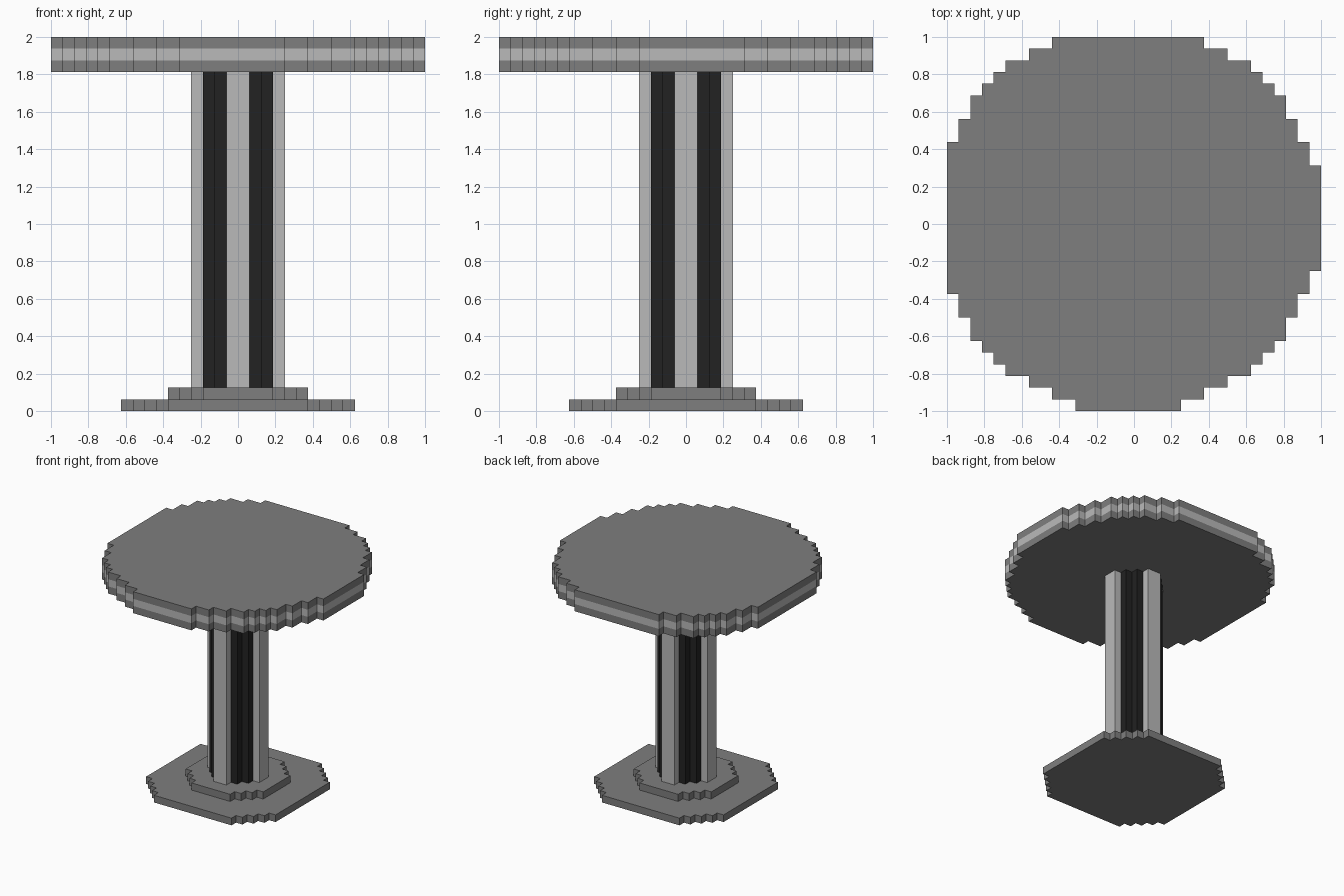
import bpy, bmesh

cube = bpy.data.objects.get("Cube")
if cube:
    bpy.data.objects.remove(cube, do_unlink=True)

U = 1 / 16  # one block


def material(name, value):
    m = bpy.data.materials.new(name)
    m.use_nodes = True
    color = (value, value, value, 1)
    m.diffuse_color = color
    m.node_tree.nodes["Principled BSDF"].inputs["Base Color"].default_value = color
    return m


grey = material("mid_grey", 0.21)
light = material("light_grey", 0.49)
black = material("near_black", 0.016)


def outline(start, rows):
    """Stepped outline from rows of (y_end, x_min, x_max), in blocks."""
    left, right, y = [], [], start
    for y_end, x0, x1 in rows:
        left += [(x0, y), (x0, y_end)]
        right += [(x1, y), (x1, y_end)]
        y = y_end
    return right + left[::-1]


def stepped_octagon(flat, radius):
    """Outline with one-block steps across the corners."""
    n = radius - flat
    widths = [flat + i for i in range(n)]
    rows = [(-radius + i + 1, -w, w) for i, w in enumerate(widths)]
    rows.append((flat, -radius, radius))
    rows += [(flat + i + 1, -w, w) for i, w in enumerate(reversed(widths))]
    return outline(-radius, rows)


def prism(name, points, heights, mats, rule=None):
    """Stack of wall rings on one outline, capped at both ends."""
    bm = bmesh.new()
    rings = [[bm.verts.new((x * U, y * U, z * U)) for x, y in points] for z in heights]
    bm.faces.new(rings[0][::-1])
    bm.faces.new(rings[-1])
    for lo, hi in zip(rings, rings[1:]):
        for i in range(len(points)):
            j = (i + 1) % len(points)
            f = bm.faces.new((lo[i], lo[j], hi[j], hi[i]))
            if rule and rule(f.calc_center_median() / U):
                f.material_index = 1
    mesh = bpy.data.meshes.new(name)
    bm.to_mesh(mesh)
    bm.free()
    for m in mats:
        mesh.materials.append(m)
    obj = bpy.data.objects.new(name, mesh)
    bpy.context.collection.objects.link(obj)
    return obj


# Two-step foot
prism("base_lower", stepped_octagon(6, 10), [0, 1], [grey])
prism("base_upper", stepped_octagon(3, 6), [1, 2], [grey])

# Column: dark core with four light ribs
column = outline(-4, [(-3, -1, 1), (-2, -2, 2), (-1, -3, 3), (1, -4, 4),
                      (2, -3, 3), (3, -2, 2), (4, -1, 1)])
prism("column", column, [2, 29], [black, light],
      lambda c: max(abs(c.x), abs(c.y)) > 3.2)

# Round top with a light band around the rim
top = outline(-16, [
    (-15, -5, 4), (-14, -7, 6), (-13, -9, 8), (-12, -11, 10), (-11, -12, 11),
    (-10, -13, 12), (-8, -14, 13), (-6, -15, 14), (-4, -16, 15), (5, -16, 16),
    (7, -16, 15), (9, -15, 14), (11, -14, 13), (12, -13, 12), (13, -12, 11),
    (14, -11, 10), (15, -9, 8), (16, -7, 6)])
# drop repeated points where one side runs straight through two rows
top = [p for i, p in enumerate(top) if p != top[i - 1]]
prism("table_top", top, [29, 30, 31, 32], [grey, light],
      lambda c: 30 < c.z < 31)
